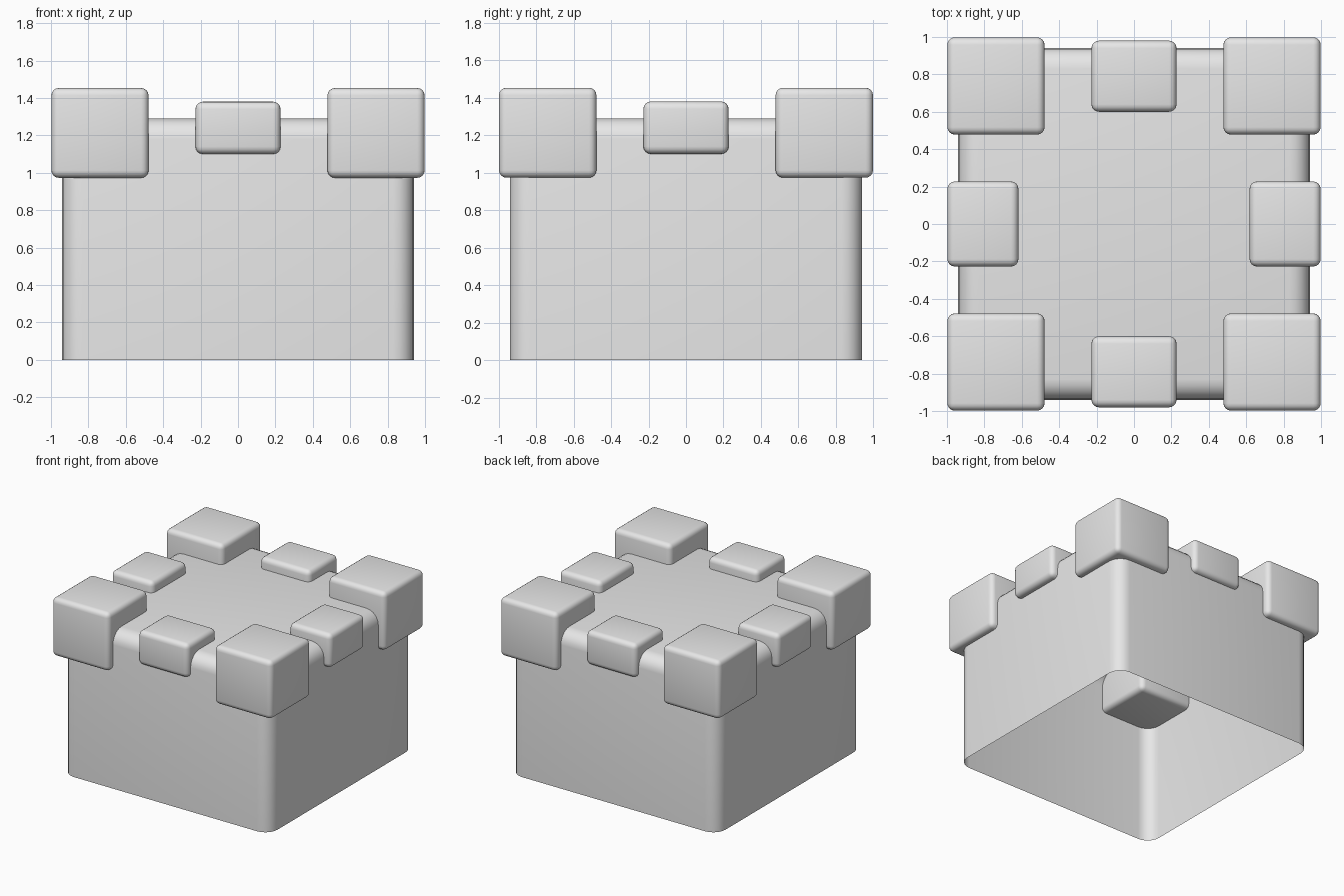
import bpy
import bmesh
from mathutils import Vector

cube = bpy.data.objects.get("Cube")
if cube:
    bpy.data.objects.remove(cube, do_unlink=True)

# Single stone colour
stone = bpy.data.materials.new("light grey stone")
stone.use_nodes = True
colour = (0.8, 0.8, 0.8, 1)
stone.diffuse_color = colour
stone.node_tree.nodes["Principled BSDF"].inputs["Base Color"].default_value = colour


def rounded_box(name, low, high, radius, segments, open_bottom=False):
    """Box between two corners with rounded edges, optionally open below."""
    low, high = Vector(low), Vector(high)
    bm = bmesh.new()
    bmesh.ops.create_cube(bm, size=1)
    for v in bm.verts:
        v.co = (low + high) / 2 + v.co * (high - low)
    edges = bm.edges[:]
    if open_bottom:
        bottom = [f for f in bm.faces if f.normal.z < -0.5]
        bmesh.ops.delete(bm, geom=bottom, context="FACES_ONLY")
        edges = [e for e in bm.edges if not e.is_boundary]
    bmesh.ops.bevel(bm, geom=edges, offset=radius, offset_type="OFFSET",
                    segments=segments, profile=0.5, affect="EDGES",
                    clamp_overlap=True)
    for f in bm.faces:
        f.smooth = True
    mesh = bpy.data.meshes.new(name)
    bm.to_mesh(mesh)
    bm.free()
    mesh.materials.append(stone)
    obj = bpy.data.objects.new(name, mesh)
    bpy.context.collection.objects.link(obj)
    return obj


def block(name, centre, size):
    """Small rounded battlement block."""
    c, half = Vector(centre), Vector(size) / 2
    return rounded_box(name, c - half, c + half, 0.04, 4)


# Hollow tower body, open underneath
rounded_box("tower_body", (-0.94, -0.94, 0), (0.94, 0.94, 1.29), 0.11, 5, True)

# Large corner blocks
for x, side in ((-1, "right"), (1, "left")):
    for y, end in ((-1, "front"), (1, "back")):
        block(f"corner_block_{end}_{side}", (x * 0.738, y * 0.738, 1.213),
              (0.52, 0.52, 0.48))

# Smaller blocks at the middle of each wall
for y, end in ((-1, "front"), (1, "back")):
    block(f"middle_block_{end}", (0, y * 0.79, 1.24), (0.455, 0.38, 0.28))
for x, side in ((-1, "right"), (1, "left")):
    block(f"middle_block_{side}", (x * 0.808, 0, 1.24), (0.38, 0.455, 0.28))
